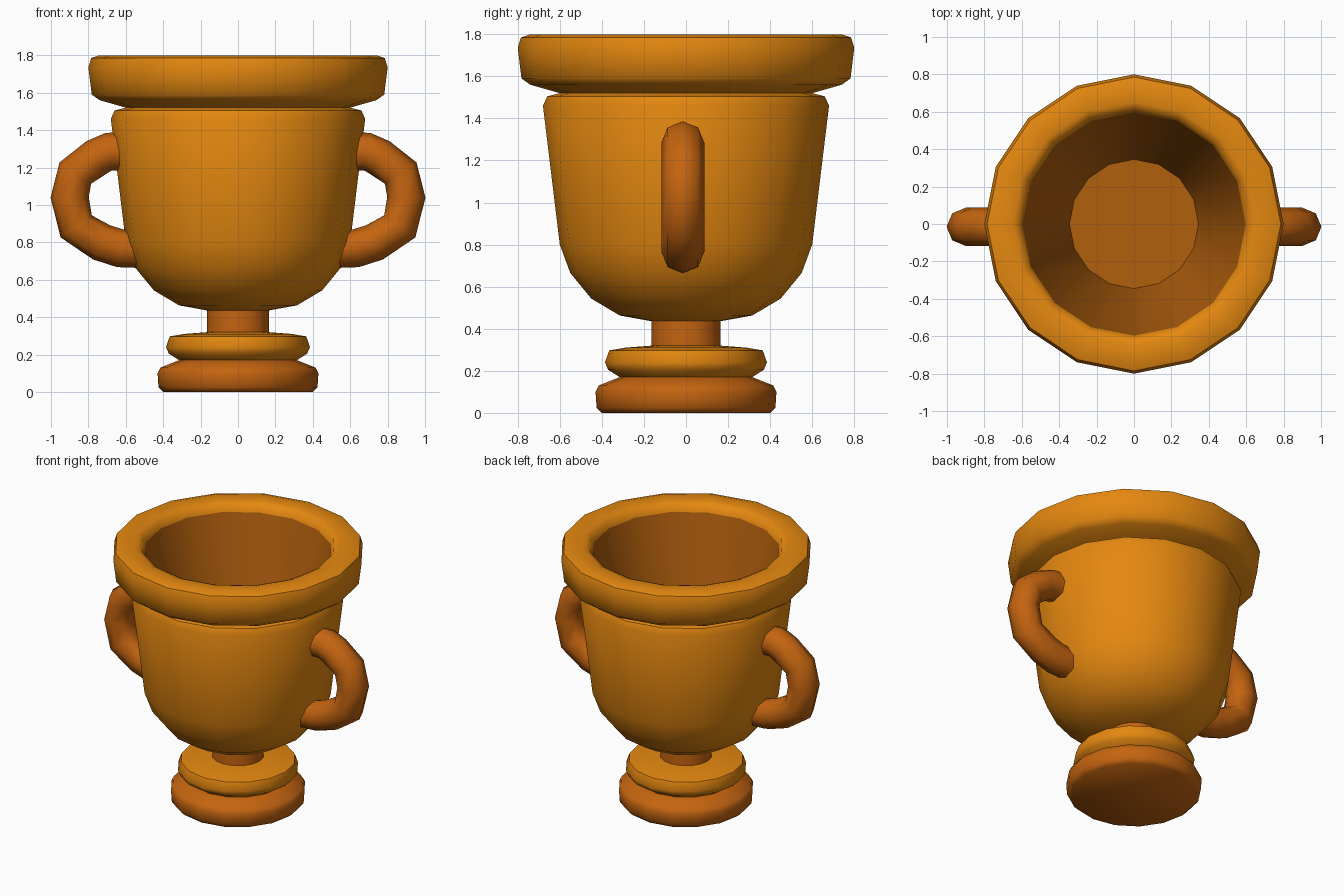
import bpy, bmesh, math
from mathutils import Vector

if "Cube" in bpy.data.objects:
    bpy.data.objects.remove(bpy.data.objects["Cube"])


def material(name, rgb):
    m = bpy.data.materials.new(name)
    m.diffuse_color = (*rgb, 1)
    m.use_nodes = True
    m.node_tree.nodes["Principled BSDF"].inputs["Base Color"].default_value = m.diffuse_color
    return m


GOLD = material("gold orange", (0.78, 0.245, 0.005))
BRONZE = material("bronze orange", (0.55, 0.127, 0.005))
INNER = material("inner brown orange", (0.44, 0.115, 0.004))


def finish(name, bm, mat, angle):
    me = bpy.data.meshes.new(name)
    bm.to_mesh(me)
    bm.free()
    ob = bpy.data.objects.new(name, me)
    bpy.context.collection.objects.link(ob)
    me.materials.append(mat)
    bpy.ops.object.select_all(action='DESELECT')
    ob.select_set(True)
    bpy.context.view_layer.objects.active = ob
    bpy.ops.object.shade_smooth_by_angle(angle=math.radians(angle))
    return ob


def skin(bm, rings):
    n = len(rings[0])
    for a, b in zip(rings, rings[1:]):
        for j in range(n):
            k = (j + 1) % n
            bm.faces.new((a[j], a[k], b[k], b[j]))


def lathe(name, profile, mat, cap_start=False, cap_end=False, sides=16, angle=50):
    bm = bmesh.new()
    rings = [[bm.verts.new((r * math.cos(2 * math.pi * j / sides),
                            r * math.sin(2 * math.pi * j / sides), z))
              for j in range(sides)] for r, z in profile]
    skin(bm, rings)
    if cap_start:
        bm.faces.new(rings[0][::-1])
    if cap_end:
        bm.faces.new(rings[-1])
    return finish(name, bm, mat, angle)


# Foot: two stacked discs and a stem
lathe("base_disc", [(0.40, 0), (0.425, 0.025), (0.43, 0.10), (0.415, 0.13), (0.315, 0.17)],
      BRONZE, cap_start=True)
lathe("upper_disc", [(0.315, 0.17), (0.37, 0.205), (0.385, 0.24), (0.365, 0.297),
                     (0.29, 0.31), (0.16, 0.32)], GOLD, cap_end=True)
lathe("stem", [(0.165, 0.315), (0.165, 0.44)], BRONZE)

# Bowl and thick rim
lathe("bowl", [(0.16, 0.435), (0.315, 0.463), (0.45, 0.543), (0.55, 0.665), (0.60, 0.80),
               (0.68, 1.46), (0.66, 1.505), (0.60, 1.52)], GOLD)
lathe("rim", [(0.60, 1.52), (0.74, 1.56), (0.782, 1.59), (0.80, 1.735), (0.785, 1.785),
              (0.74, 1.80), (0.65, 1.80), (0.615, 1.785), (0.597, 1.74)], GOLD)

# Hollow inside with a flat floor
lathe("inner_wall", [(0.597, 1.74), (0.345, 0.60)], INNER, cap_end=True)

# Side handles: octagonal tube along a bent path, one per side
PATH = [(0.57, 1.285), (0.69, 1.285), (0.755, 1.255), (0.87, 1.17), (0.90, 1.04),
        (0.865, 0.885), (0.73, 0.80), (0.63, 0.768), (0.52, 0.765)]


def handle(name, side, sides=8, radius=0.102):
    pts = [Vector((x * side, -0.015, z)) for x, z in PATH]
    bm = bmesh.new()
    rings = []
    for i, p in enumerate(pts):
        t = (pts[min(i + 1, len(pts) - 1)] - pts[max(i - 1, 0)]).normalized()
        y = Vector((0, 1, 0))
        n = t.cross(y)
        rings.append([bm.verts.new(p + radius * (y * math.cos(a) + n * math.sin(a)))
                      for a in (2 * math.pi * j / sides for j in range(sides))])
    skin(bm, rings)
    bm.faces.new(rings[0])
    bm.faces.new(rings[-1])
    bmesh.ops.recalc_face_normals(bm, faces=bm.faces)
    finish(name, bm, BRONZE, 60)


for label, s in (("left_handle", -1), ("right_handle", 1)):
    handle(label, s)
